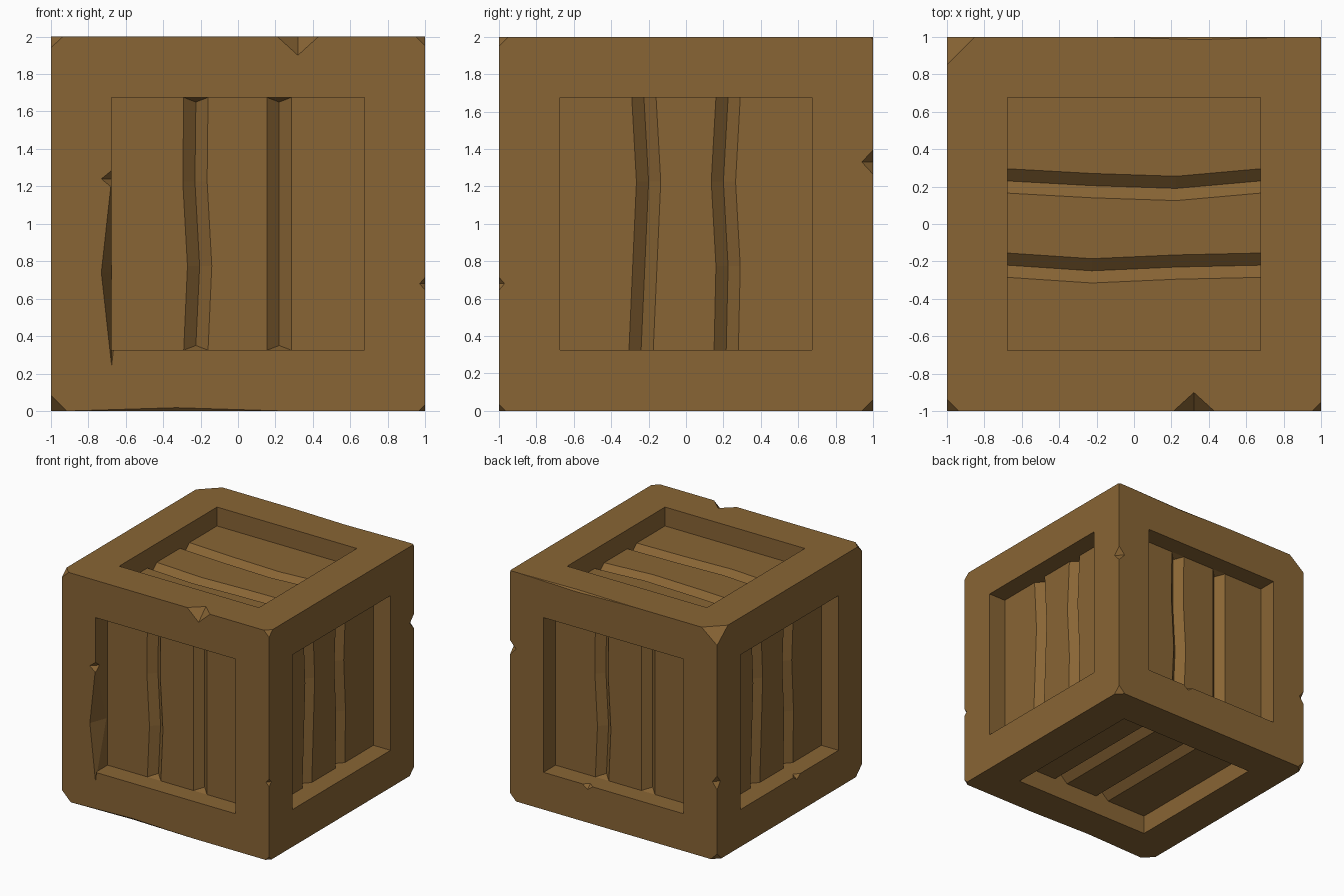
import bpy, bmesh
from mathutils import Matrix, Vector

if "Cube" in bpy.data.objects:
    bpy.data.objects.remove(bpy.data.objects["Cube"])

H = 0.675       # half width of the recessed opening
FLOOR = 0.835   # plank surface, measured from the crate centre
GROOVE = 0.06   # groove depth
HALF = 0.065    # groove half width
ROWS = (-H, -0.225, 0.225, H)


def crate_side(bm, u, v, g1, g2, capped):
    """One face: frame ring, recess walls and three grooved planks."""
    u, v = Vector(u), Vector(v)
    w = u.cross(v)

    def vert(a, b, c):
        return bm.verts.new(u * a + v * b + w * c)

    # frame ring
    sg = ((-1, -1), (1, -1), (1, 1), (-1, 1))
    outer = [vert(a, b, 1) for a, b in sg]
    inner = [vert(a * H, b * H, 1) for a, b in sg]
    for i in range(4):
        j = (i + 1) % 4
        bm.faces.new((outer[i], outer[j], inner[j], inner[i]))

    # planks with V grooves between them
    grid = []
    for r, b in enumerate(ROWS):
        row = [vert(-H, b, FLOOR)]
        for g in (g1[r], g2[r]):
            tip = b * (1 - 0.025 / H) if capped and r in (0, 3) else b
            row += [vert(g - HALF, b, FLOOR), vert(g, tip, FLOOR - GROOVE),
                    vert(g + HALF, b, FLOOR)]
        grid.append(row + [vert(H, b, FLOOR)])
    for lo, hi in zip(grid, grid[1:]):
        for i in range(7):
            bm.faces.new((lo[i], lo[i + 1], hi[i + 1], hi[i]))

    # recess walls, with sloped groove ends where the tips stop short
    bm.faces.new([inner[3], inner[0]] + [r[0] for r in grid])
    bm.faces.new([inner[1], inner[2]] + [r[-1] for r in reversed(grid)])
    low, top = grid[0], grid[-1]
    if capped:
        for i in (2, 5):
            bm.faces.new((low[i - 1], low[i + 1], low[i]))
            bm.faces.new((top[i + 1], top[i - 1], top[i]))
        low = [p for i, p in enumerate(low) if i not in (2, 5)]
        top = [p for i, p in enumerate(top) if i not in (2, 5)]
    bm.faces.new([inner[0], inner[1]] + low[::-1])
    bm.faces.new([inner[2], inner[3]] + top)


def finish(bm, name):
    bmesh.ops.recalc_face_normals(bm, faces=bm.faces)
    me = bpy.data.meshes.new(name)
    bm.to_mesh(me)
    bm.free()
    ob = bpy.data.objects.new(name, me)
    bpy.context.collection.objects.link(ob)
    ob.location.z = 1
    return ob


# crate body
X, Y, Z = Vector((1, 0, 0)), Vector((0, 1, 0)), Vector((0, 0, 1))
wavy = (-.225, -.205, -.23, -.225)
straight = (.22,) * 4
lean1, lean2 = (-.24, -.22, -.20, -.225), (.215, .225, .20, .225)
bm = bmesh.new()
crate_side(bm, X, Z, wavy, straight, True)                    # front
crate_side(bm, -X, Z, wavy, straight, True)                   # back
crate_side(bm, Y, Z, lean1, lean2, False)                     # right
crate_side(bm, -Y, Z, lean1, lean2, False)                    # left
crate_side(bm, Y, -X, (-.22, -.23, -.25, -.22), (.23, .19, .205, .23), False)  # top
crate_side(bm, -X, Y, (-.225,) * 4, straight, False)          # bottom
bmesh.ops.remove_doubles(bm, verts=bm.verts, dist=1e-4)
crate = finish(bm, "wooden_crate")

# chips: octahedra at (centre), (radii), z measured from the crate centre
chips = [
    # corners
    ((-1, -1, 1), (.065, .065, .06)), ((1, -1, 1), (.05, .05, .05)),
    ((-1, 1, 1), (.15, .15, .12)), ((1, 1, 1), (.015, .015, .015)),
    ((-1, -1, -1), (.085, .085, .085)), ((1, -1, -1), (.035, .035, .035)),
    ((1, 1, -1), (.06, .06, .06)), ((-1, 1, -1), (.06, .06, .06)),
    # outer edges
    ((.32, -1, 1), (.11, .1, .1)), ((1, 1, .33), (.06, .06, .065)),
    ((1, -1, -.32), (.03, .03, .035)), ((-1, 1, -.32), (.045, .045, .06)),
    ((-.33, -1, -1), (.59, .018, .018)), ((.35, 1, 1), (.55, .015, .015)),
    # inner edges of the recesses
    ((-H, -1, .24), (.055, .055, .045)), ((-H, -1, -.26), (.055, .15, .5)),
    ((.25, 1, -H), (.05, .04, .035)), ((-1, -.1, -H), (.04, .05, .035)),
]
bm = bmesh.new()
for c, r in chips:
    m = Matrix.Translation(c) @ Matrix.Diagonal((*r, 1))
    pts = [bm.verts.new(m @ (a * s)) for s in (1, -1) for a in (X, Y, Z)]
    for a in (0, 3):
        for b in (1, 4):
            for d in (2, 5):
                bm.faces.new((pts[a], pts[b], pts[d]))
cutter = finish(bm, "chip_cutter")
cutter.hide_render = True

mod = crate.modifiers.new("chips", 'BOOLEAN')
mod.operation, mod.solver, mod.object = 'DIFFERENCE', 'EXACT', cutter
mod.use_self = True
bpy.context.view_layer.objects.active = crate
bpy.ops.object.modifier_apply(modifier=mod.name)
bpy.data.objects.remove(cutter)

wood = bpy.data.materials.new("wood")
wood.diffuse_color = (0.25, 0.13, 0.035, 1)
wood.use_nodes = True
wood.node_tree.nodes["Principled BSDF"].inputs["Base Color"].default_value = wood.diffuse_color
crate.data.materials.clear()
crate.data.materials.append(wood)
